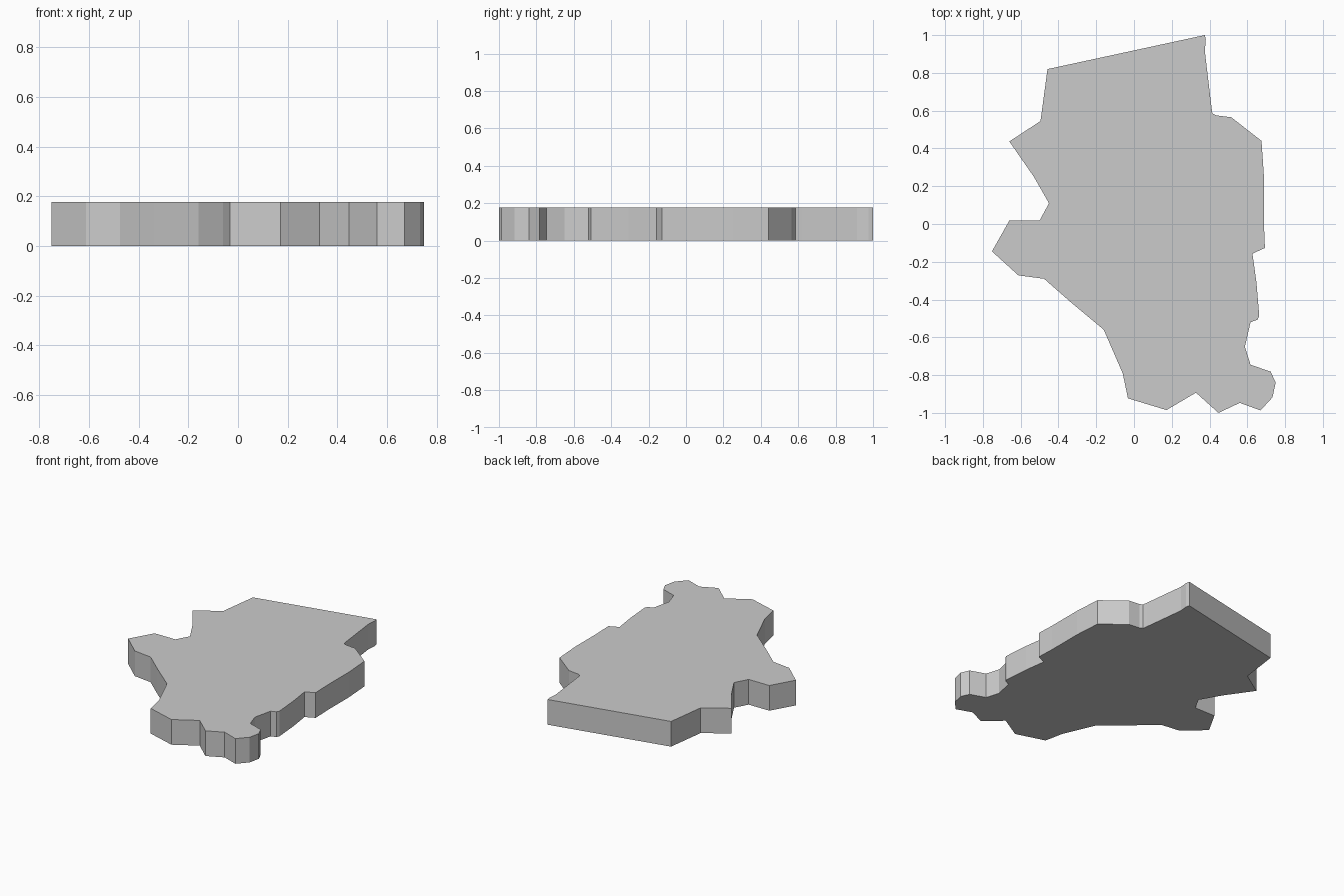
import bpy, bmesh

HEIGHT = 0.177

# Outline seen from above, clockwise from the top corner
outline = [
    # right edge
    (0.375, 1.0), (0.38, 0.975), (0.375, 0.915), (0.41, 0.62), (0.415, 0.585),
    (0.435, 0.575), (0.515, 0.565), (0.675, 0.44), (0.688, 0.25), (0.688, 0.0),
    (0.693, -0.127), (0.627, -0.157), (0.648, -0.307), (0.663, -0.487),
    (0.653, -0.507), (0.617, -0.52), (0.587, -0.65), (0.617, -0.745),
    # lower right knob and scalloped bottom edge
    (0.724, -0.782), (0.75, -0.84), (0.733, -0.918), (0.67, -0.987),
    (0.56, -0.947), (0.447, -1.0), (0.328, -0.893), (0.172, -0.985),
    (-0.032, -0.923), (-0.06, -0.79), (-0.16, -0.56), (-0.336, -0.413),
    # left edge with its two points
    (-0.476, -0.29), (-0.612, -0.272), (-0.752, -0.145), (-0.66, 0.018),
    (-0.5, 0.018), (-0.45, 0.11), (-0.53, 0.25), (-0.66, 0.437),
    (-0.495, 0.545), (-0.458, 0.82),
]

# Flat slab: fill the outline and extrude it upward
bm = bmesh.new()
base = bm.faces.new([bm.verts.new((x, y, 0)) for x, y in outline])
top = bmesh.ops.extrude_face_region(bm, geom=[base], use_keep_orig=True)
bmesh.ops.translate(bm, vec=(0, 0, HEIGHT),
                    verts=[v for v in top["geom"] if isinstance(v, bmesh.types.BMVert)])
bmesh.ops.recalc_face_normals(bm, faces=bm.faces[:])

mesh = bpy.data.meshes.new("outline_slab")
bm.to_mesh(mesh)
bm.free()
slab = bpy.data.objects.new("outline_slab", mesh)
bpy.context.collection.objects.link(slab)
